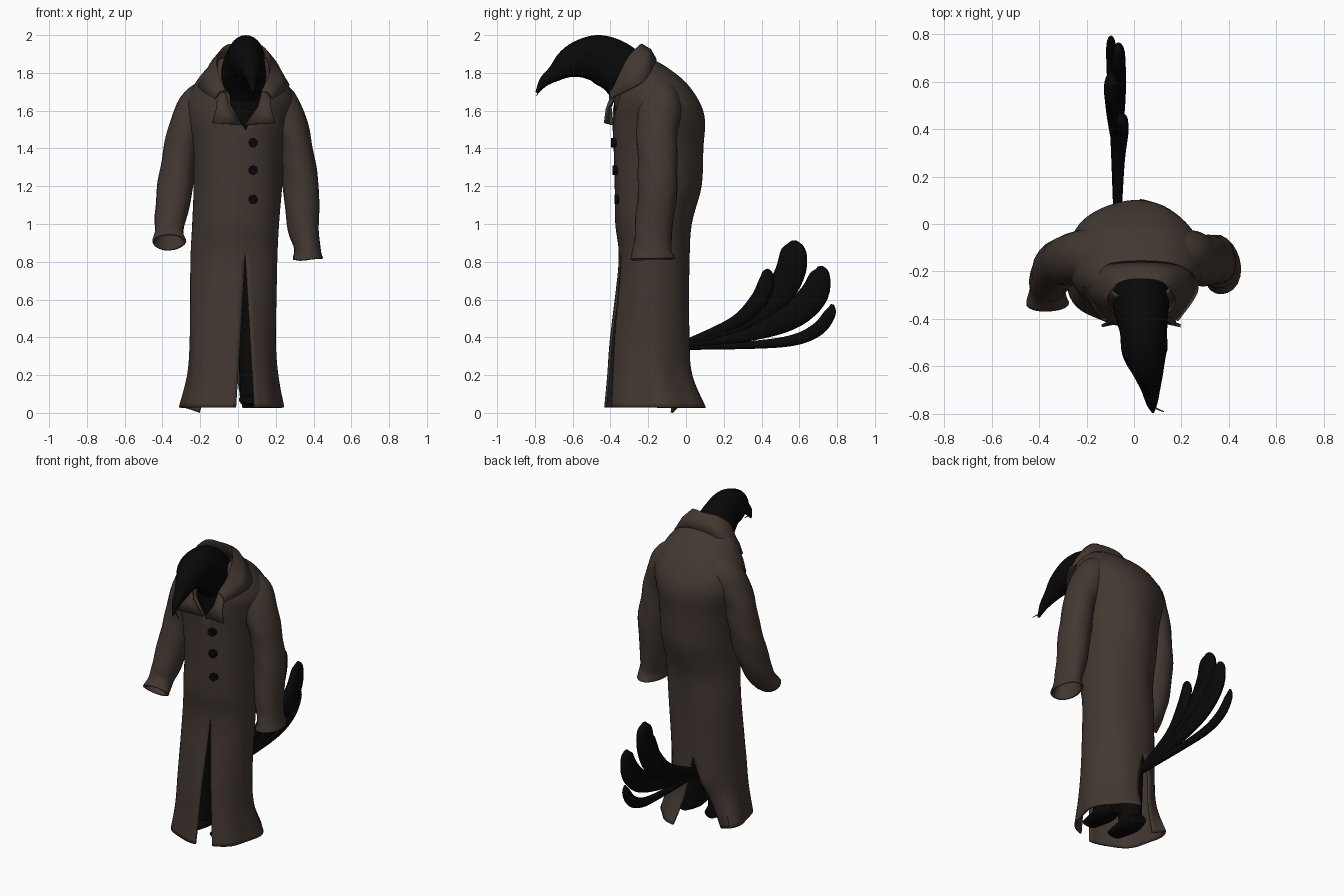
import bpy, bmesh, math
from mathutils import Vector

cube = bpy.data.objects.get("Cube")
if cube:
    bpy.data.objects.remove(cube)


def material(name, rgb):
    m = bpy.data.materials.new(name)
    m.use_nodes = True
    m.diffuse_color = (*rgb, 1)
    bsdf = m.node_tree.nodes["Principled BSDF"]
    bsdf.inputs["Base Color"].default_value = (*rgb, 1)
    bsdf.inputs["Roughness"].default_value = 0.8
    return m


COAT = material("coat brown", (0.055, 0.039, 0.031))
BLACK = material("feather black", (0.0026, 0.0026, 0.0026))
BUTTON = material("button black", (0.002, 0.002, 0.002))


def smooth_rows(rows, steps):
    """Catmull-Rom through rows of numbers."""
    out = []
    for i in range(len(rows) - 1):
        a, b, c, d = (rows[min(max(i + k, 0), len(rows) - 1)] for k in (-1, 0, 1, 2))
        for s in range(steps):
            t = s / steps
            out.append([0.5 * (2 * q + (r - p) * t + (2 * p - 5 * q + 4 * r - w) * t * t
                               + (3 * q - p - 3 * r + w) * t ** 3)
                        for p, q, r, w in zip(a, b, c, d)])
    return out + [list(rows[-1])]


def loft(name, grids, mat, closed=False, caps=(False, False), thick=0):
    """Skin one or more grids of points and merge edges that meet."""
    bm = bmesh.new()
    for grid in grids:
        vs = [[bm.verts.new(p) for p in row] for row in grid]
        n = len(vs[0])
        for lo, hi in zip(vs, vs[1:]):
            for j in range(n if closed else n - 1):
                k = (j + 1) % n
                bm.faces.new((lo[j], lo[k], hi[k], hi[j]))
        if caps[0]:
            bm.faces.new(vs[0][::-1])
        if caps[1]:
            bm.faces.new(vs[-1])
    bmesh.ops.remove_doubles(bm, verts=bm.verts, dist=0.0004)
    me = bpy.data.meshes.new(name)
    bm.to_mesh(me)
    bm.free()
    me.materials.append(mat)
    ob = bpy.data.objects.new(name, me)
    bpy.context.collection.objects.link(ob)
    if thick:
        mod = ob.modifiers.new("Cloth", 'SOLIDIFY')
        mod.thickness, mod.offset = thick, -1
    finish(ob)


def finish(ob):
    bpy.ops.object.select_all(action='DESELECT')
    ob.select_set(True)
    bpy.context.view_layer.objects.active = ob
    bpy.ops.object.shade_smooth_by_angle(angle=math.radians(45))


def sweep(name, stations, mat, sides=20, steps=5, caps=(True, True), thick=0, crease=0):
    """Elliptical tube; each station is x, y, z, radius across x, other radius."""
    rows = smooth_rows(stations, steps)
    pts = [Vector(r[:3]) for r in rows]
    grid = []
    for i, r in enumerate(rows):
        t = (pts[min(i + 1, len(pts) - 1)] - pts[max(i - 1, 0)]).normalized()
        side = (Vector((1, 0, 0)) - t * t.x).normalized()
        up = t.cross(side)
        ring = []
        for j in range(sides):
            a = math.tau * j / sides
            k = 1 + crease * math.sin(3 * a + i * 0.55) * math.sin(i * 0.4)
            ring.append(pts[i] + side * max(r[3], .002) * k * math.cos(a)
                        + up * max(r[4], .002) * k * math.sin(a))
        grid.append(ring)
    loft(name, [grid], mat, True, caps, thick)


def ramp(v, a, b):
    return min(max((v - a) / (b - a), 0), 1)


# Long coat: two half shells that part at the neck, front slit and back vent
# each ring: height, centre x, front y, back y, half width
rings = [(.03, -.035, -.43, .11, .275), (.2, -.03, -.415, .035, .24),
         (.4, -.03, -.40, .02, .228), (.8, -.02, -.355, .02, .23),
         (1.0, -.01, -.375, .03, .23), (1.2, 0, -.38, .08, .235),
         (1.4, 0, -.385, .09, .25), (1.55, 0, -.39, .10, .28),
         (1.65, .01, -.385, .07, .285), (1.75, .015, -.37, 0, .24),
         (1.83, .02, -.35, -.1, .18), (1.875, .025, -.33, -.18, .13)]
left, right = [], []
SEG = 28
for z, cx, yf, yb, rx in smooth_rows(rings, 5):
    front_w = .05 * ramp(z, .85, .03) + .08 * ramp(z, 1.5, 1.63) + .02 * ramp(z, 1.63, 1.85)
    vent = ramp(z, .46, .03)
    back_x, back_w = -.06 - .03 * vent, .115 * vent

    def angle_at(x):
        return math.asin(max(-.95, min(.95, (x - cx) / rx)))

    f0, f1 = angle_at(.04 - front_w), angle_at(.04 + front_w)
    b0, b1 = angle_at(back_x - back_w), angle_at(back_x + back_w)
    q = math.pi / 2
    for half, a0, a1 in ((left, f1 - q, q - b1), (right, q - b0, 3 * q + f0)):
        row = []
        for j in range(SEG + 1):
            a = a0 + (a1 - a0) * j / SEG
            fold = 1 + .012 * math.sin(5 * a + 5 * z) + .025 * math.sin(7 * a) * ramp(z, .5, 0)
            # the right vent edge tucks inward and hangs lower
            tuck = ramp(j, 5, 0) * ramp(z, .3, .03) if half is right else 0
            row.append((cx + rx * fold * math.cos(a),
                        (yf + yb) / 2 + (yb - yf) / 2 * fold * math.sin(a) - .12 * tuck,
                        z - .03 * tuck))
        half.append(row)
loft("coat_body", [left, right], COAT, thick=.012)

# Sleeves, open at the cuffs
sweep("left_sleeve", [(.12, -.13, 1.70, .09, .10), (.21, -.135, 1.63, .11, .115),
                      (.28, -.15, 1.5, .095, .11), (.315, -.15, 1.35, .09, .105),
                      (.335, -.15, 1.2, .095, .105), (.345, -.17, 1.0, .085, .10),
                      (.365, -.18, .88, .07, .10), (.37, -.18, .815, .08, .12)],
      COAT, caps=(True, False), thick=.012, crease=.04)
sweep("right_sleeve", [(-.12, -.13, 1.70, .09, .10), (-.2, -.135, 1.63, .11, .115),
                       (-.275, -.15, 1.5, .095, .105), (-.31, -.16, 1.35, .09, .1),
                       (-.33, -.185, 1.2, .095, .1), (-.355, -.235, 1.04, .085, .09),
                       (-.365, -.275, .96, .075, .075), (-.365, -.33, .905, .09, .06)],
      COAT, caps=(True, False), thick=.012, crease=.04)

# Turned-down collar: fold point and outer point for each half station
collar = [((0, -.225, 1.942), (0, -.165, 1.865)), ((.09, -.24, 1.938), (.13, -.175, 1.84)),
          ((.14, -.295, 1.88), (.205, -.21, 1.765)), ((.14, -.345, 1.79), (.23, -.28, 1.72)),
          ((.105, -.39, 1.70), (.15, -.40, 1.66))]
rows = []
for s, (f, o) in [(-1, c) for c in collar[:0:-1]] + [(1, c) for c in collar]:
    base = (f[0] * .95, f[1] + .015, f[2] - .1)
    lift = [(a + b) / 2 for a, b in zip(f, o)]
    lift[2] += .015
    rows.append([v for p in (base, f, lift, o) for v in (.03 + s * p[0], p[1], p[2])])
loft("collar", [[[r[i:i + 3] for i in range(0, 12, 3)] for r in smooth_rows(rows, 5)]],
     COAT, thick=.012)

# Lapels
for s, label in ((1, "left"), (-1, "right")):
    inner = [(.1, -.385, 1.72), (.075, -.405, 1.62), (.005, -.4, 1.525)]
    outer = [(.14, -.385, 1.675), (.145, -.425, 1.61), (.165, -.435, 1.535)]
    rows = [[(.03 + s * x, y, z) for x, y, z in edge] for edge in (inner, outer)]
    loft(label + "_lapel", [rows if s > 0 else rows[::-1]], COAT, thick=.012)

# Buttons
for i, (y, z) in enumerate(((-.381, 1.43), (-.373, 1.285), (-.364, 1.13))):
    bpy.ops.mesh.primitive_cylinder_add(vertices=20, radius=.025, depth=.03,
                                        location=(.08, y, z), rotation=(math.pi / 2, 0, 0))
    ob = bpy.context.object
    ob.name = "button_%d" % (i + 1)
    ob.data.materials.append(BUTTON)
    finish(ob)

# Head, beak and neck in one sweep, plus the chest under the collar
sweep("head_and_beak", [(.03, -.2, 1.55, .13, .13), (.03, -.25, 1.68, .12, .13),
                        (.03, -.34, 1.81, .118, .135), (.04, -.45, 1.87, .1, .13),
                        (.045, -.54, 1.875, .095, .108), (.06, -.62, 1.85, .066, .08),
                        (.07, -.69, 1.80, .042, .046), (.075, -.75, 1.755, .025, .028),
                        (.08, -.79, 1.695, .006, .008)], BLACK, sides=28)
sweep("chest", [(.03, -.24, 1.35, .15, .125), (.03, -.25, 1.55, .14, .13),
                (.03, -.26, 1.75, .11, .12)], BLACK)
sweep("beak_whisker", [(.08, -.765, 1.72, .003, .003), (.1, -.78, 1.7, .003, .003),
                       (.125, -.79, 1.68, .002, .002)], BLACK, sides=6, steps=2)
for s, label in ((1, "left"), (-1, "right")):
    bpy.ops.mesh.primitive_uv_sphere_add(segments=16, ring_count=10, radius=.025,
                                         location=(.046 + s * .08, -.525, 1.895))
    ob = bpy.context.object
    ob.name = label + "_eye"
    ob.scale.x = .6
    ob.data.materials.append(BUTTON)
    finish(ob)

# Legs and feet inside the coat
for x, label in ((.075, "left"), (-.12, "right")):
    sweep(label + "_leg", [(x, -.17, 1.0, .08, .11), (x, -.18, .5, .075, .09),
                           (x, -.18, .06, .065, .075)], BLACK)
    sweep(label + "_foot", [(x, -.08, .07, .04, .03), (x, -.18, .07, .07, .04),
                            (x, -.33, .07, .05, .02)], BLACK)

# Tail feathers fanning out of the back vent
feathers = {
    "upper_tail_feather": [(-.07, -.02, .365, .015, .015), (-.06, .25, .475, .02, .032),
                           (-.05, .38, .59, .026, .046), (-.05, .425, .69, .026, .042),
                           (-.05, .43, .745, .02, .026), (-.05, .43, .763, .005, .005)],
    "long_tail_feather": [(-.07, -.02, .36, .015, .018), (-.07, .28, .465, .02, .042),
                          (-.085, .46, .59, .03, .07), (-.095, .55, .74, .03, .08),
                          (-.095, .57, .86, .03, .066), (-.095, .57, .912, .006, .015)],
    "middle_tail_feather": [(-.07, -.02, .355, .015, .014), (-.07, .3, .41, .02, .036),
                            (-.065, .54, .5, .03, .066), (-.065, .67, .615, .03, .076),
                            (-.065, .71, .73, .025, .054), (-.065, .71, .777, .005, .012)],
    "lower_tail_feather": [(-.07, -.02, .345, .015, .012), (-.08, .38, .362, .02, .022),
                           (-.09, .58, .388, .022, .03), (-.095, .7, .445, .022, .036),
                           (-.097, .762, .525, .018, .031), (-.097, .775, .575, .004, .008)]}
for name, path in feathers.items():
    sweep(name, path, BLACK, sides=16)
